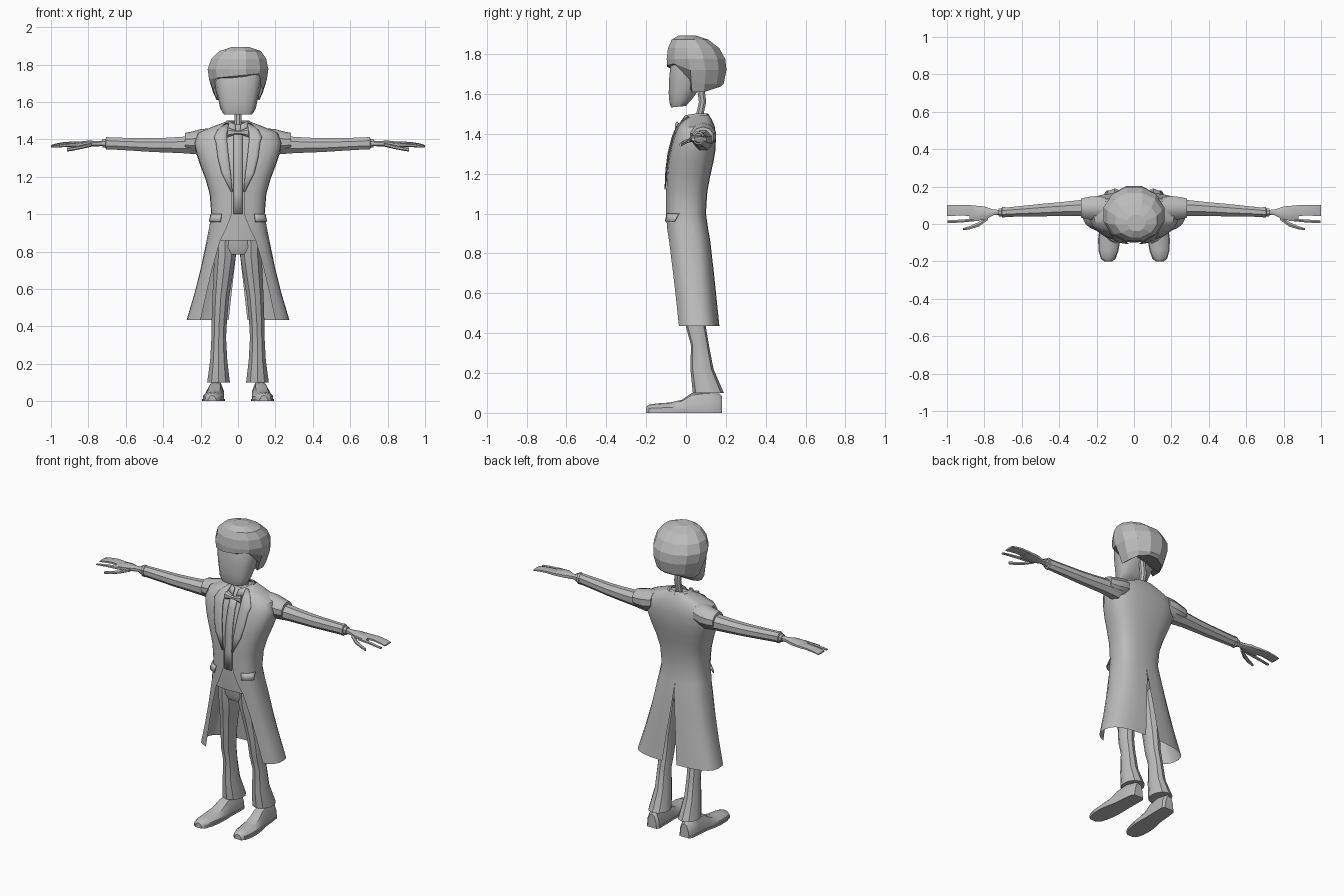
import bpy, bmesh, math
from mathutils import Vector

if "Cube" in bpy.data.objects:
    bpy.data.objects.remove(bpy.data.objects["Cube"])

grey = bpy.data.materials.new("plain_grey")
grey.diffuse_color = (0.5, 0.5, 0.5, 1)
grey.use_nodes = True
grey.node_tree.nodes["Principled BSDF"].inputs["Base Color"].default_value = grey.diffuse_color


def make(name, verts, faces, smooth=True, mirror=False, thick=0, angle=35):
    """Mesh object from points and faces, optionally mirrored over x and thickened."""
    me = bpy.data.meshes.new(name)
    me.from_pydata([tuple(v) for v in verts], [], faces)
    bm = bmesh.new()
    bm.from_mesh(me)
    bmesh.ops.remove_doubles(bm, verts=bm.verts, dist=0.0004)
    bmesh.ops.recalc_face_normals(bm, faces=bm.faces)
    bm.to_mesh(me)
    bm.free()
    me.materials.append(grey)
    ob = bpy.data.objects.new(name, me)
    bpy.context.collection.objects.link(ob)
    if thick:
        m = ob.modifiers.new("thickness", 'SOLIDIFY')
        m.thickness, m.offset = thick, 0
    if mirror:
        m = ob.modifiers.new("mirror", 'MIRROR')
        m.merge_threshold = 0.0005
    if smooth:
        bpy.ops.object.select_all(action='DESELECT')
        ob.select_set(True)
        bpy.context.view_layer.objects.active = ob
        bpy.ops.object.shade_smooth_by_angle(angle=math.radians(angle))
    return ob


def grid_faces(rows, n, closed):
    return [(r * n + i, r * n + (i + 1) % n, (r + 1) * n + (i + 1) % n, (r + 1) * n + i)
            for r in range(rows - 1) for i in range(n if closed else n - 1)]


def sheet(name, rows, **kw):
    n = len(rows[0])
    return make(name, [p for r in rows for p in r], grid_faces(len(rows), n, False), **kw)


def tube(name, rows, **kw):
    n, k = len(rows[0]), len(rows)
    caps = [tuple(range(n)), tuple(range((k - 1) * n, k * n))]
    return make(name, [p for r in rows for p in r], grid_faces(k, n, True) + caps, **kw)


def spow(v, p):
    return math.copysign(abs(v) ** p, v)


def ring(c, a, b, axis, n=8, p=1.0, turn=0.5):
    """Rounded loop about c; a and b are half sizes across the given axis."""
    pts = []
    for i in range(n):
        t = 2 * math.pi * (i + turn) / n
        u, v = a * spow(math.cos(t), p), b * spow(math.sin(t), p)
        d = {'x': (0, u, v), 'y': (u, 0, v), 'z': (u, v, 0)}[axis]
        pts.append(Vector(c) + Vector(d))
    return pts


# Coat profile: z, half width, front y, back y, front edge x, back vent x
COAT = [(1.495, .065, .03, .115, .055, 0), (1.47, .13, -.015, .13, .065, 0),
        (1.435, .215, -.045, .145, .066, 0), (1.38, .235, -.065, .15, .062, 0),
        (1.32, .222, -.082, .148, .055, 0), (1.26, .202, -.092, .138, .047, 0),
        (1.19, .175, -.098, .122, .037, 0), (1.11, .152, -.1, .107, .031, 0),
        (1.0, .143, -.1, .1, .033, 0), (.93, .155, -.098, .11, .06, 0),
        (.86, .168, -.093, .122, .095, .002), (.72, .197, -.083, .138, .135, .018),
        (.58, .232, -.07, .153, .168, .034), (.435, .275, -.055, .168, .2, .05)]
P = .72


def coat_row(z):
    for a, b in zip(COAT, COAT[1:]):
        if b[0] <= z <= a[0]:
            f = (a[0] - z) / (a[0] - b[0])
            return [u + (v - u) * f for u, v in zip(a, b)]


def edge_angle(x, rx):
    return math.asin(min(1, (x / rx)) ** (1 / P))


def coat_point(z, t, off=0.0):
    _, rx, yf, yb, _, _ = coat_row(z)
    ry, cy = (yb - yf) / 2 + off, (yf + yb) / 2
    return Vector(((rx + off) * spow(math.sin(t), P), cy - ry * spow(math.cos(t), P), z))


def coat_strip(z, x0, x1, n, off):
    rx = coat_row(z)[1]
    a, b = edge_angle(x0, rx), edge_angle(x1, rx)
    return [coat_point(z, a + (b - a) * i / (n - 1), off) for i in range(n)]


# Long coat, open at the front with a back vent
rows = []
for z, rx, yf, yb, xf, xb in COAT:
    a, b = edge_angle(xf, rx), math.pi - edge_angle(xb, rx)
    rows.append([coat_point(z, a + (b - a) * i / 10) for i in range(11)])
sheet("coat", rows, mirror=True, angle=40)

# Lapels and pocket flaps lying on the coat
lapel = [(1.485, .045, .062), (1.45, .055, .105), (1.41, .058, .125), (1.38, .056, .115),
         (1.3, .048, .105), (1.22, .038, .085), (1.12, .028, .036)]
sheet("lapel", [coat_strip(z, a, b, 4, .006) for z, a, b in lapel], mirror=True, thick=.005)
sheet("pocket_flap", [coat_strip(z, .085, .1405, 5, o) for z, o in ((1.0, .004), (.96, .014))],
      mirror=True, thick=.006)

# Waistcoat, with a raised button strip
rows = []
for z in (1.48, 1.435, 1.38, 1.32, 1.26, 1.19, 1.11, 1.0, .93, .86):
    _, rx, yf, yb, _, _ = coat_row(z)
    rows.append(ring((0, (yf + yb) / 2, z), rx - .012, (yb - yf) / 2 - .012, 'z', 16, P, 0))
tube("waistcoat", rows)
sheet("button_strip", [[(x, coat_row(z)[2] + .004, z) for x in (-.024, .024)]
                       for z in (1.44, 1.38, 1.32, 1.26, 1.19, 1.11, 1.0)], thick=.006)

# Shirt collar, bow tie and neck
sheet("shirt_collar", [[(0.01, -.035, 1.445), (.05, -.02, 1.455), (.075, .04, 1.475), (.05, .1, 1.485), (0, .118, 1.485)],
                       [(0.015, -.01, 1.48), (.04, .0, 1.492), (.058, .05, 1.5), (.04, .095, 1.5), (0, .108, 1.5)]],
      mirror=True, thick=.006)
tube("bow_tie", [ring((x, -.045, 1.437), .012, h, 'x', 6)
                 for x, h in ((-.055, .026), (-.012, .01), (.012, .01), (.055, .026))])
tube("neck", [ring((0, y, z), .021, .02, 'z') for y, z in ((.07, 1.44), (.07, 1.5), (.083, 1.56), (.07, 1.66))])

# Sleeves: puffed shoulder cap, arm and cuff
tube("shoulder_cap", [ring((x, .085, z), a, b, 'x', 10)
                      for x, z, a, b in ((.15, 1.4, .06, .06), (.2, 1.39, .068, .064),
                                         (.25, 1.385, .062, .056), (.283, 1.385, .054, .05))], mirror=True)
tube("sleeve", [ring((x, y, z), a, b, 'x')
                for x, y, z, a, b in ((.2, .085, 1.372, .055, .058), (.3, .085, 1.37, .045, .047),
                                      (.4, .08, 1.369, .039, .042), (.48, .075, 1.37, .037, .039),
                                      (.6, .068, 1.375, .031, .036), (.7, .062, 1.379, .026, .034))], mirror=True)
tube("cuff", [ring((x, .062, 1.379), a, b, 'x')
              for x, a, b in ((.69, .03, .036), (.705, .03, .036), (.708, .023, .026), (.725, .022, .024))], mirror=True)

# Hands: palm, joined fingers, forefinger and thumb
tube("palm", [ring((x, y, z), a, b, 'x', 8, .8)
              for x, y, z, a, b in ((.71, .062, 1.379, .014, .016), (.75, .062, 1.377, .016, .015),
                                    (.8, .058, 1.377, .038, .018), (.85, .058, 1.375, .043, .014),
                                    (.88, .06, 1.372, .04, .01))], mirror=True)
tube("fingers", [ring((x, y, z), a, b, 'x', 6)
                 for x, y, z, a, b in ((.85, .07, 1.376, .034, .012), (.92, .074, 1.376, .033, .011),
                                       (.97, .073, 1.37, .034, .009), (1.0, .072, 1.364, .035, .005))], mirror=True)
tube("forefinger", [ring((x, y, z), .009, b, 'x', 6)
                    for x, y, z, b in ((.83, .025, 1.372, .012), (.92, .016, 1.368, .009), (.997, .012, 1.36, .005))],
     mirror=True)
tube("thumb", [ring((x, y, z), a, .01, 'x', 6)
               for x, y, z, a in ((.78, .035, 1.372, .014), (.83, -.002, 1.36, .014),
                                  (.88, -.02, 1.35, .01), (.915, -.028, 1.345, .006))], mirror=True)

# Trousers: hips and flared legs
tube("hips", [ring((0, .015, z), a, b, 'z', 12)
              for z, a, b in ((.99, .128, .085), (.9, .132, .085), (.82, .125, .08), (.785, .1, .065))])
tube("trouser_leg", [ring((x, y, z), a, b, 'z', 10)
                     for x, y, z, a, b in ((.068, .015, .86, .06, .08), (.07, .02, .77, .06, .078),
                                           (.079, .03, .68, .055, .068), (.092, .04, .56, .047, .056),
                                           (.1, .05, .43, .043, .05), (.103, .07, .34, .041, .045),
                                           (.103, .08, .22, .048, .058), (.104, .112, .1, .064, .078))], mirror=True)


# Shoes: flat soled loft from toe to heel, plus a thin sole
def shoe_ring(x, y, w, lo, hi):
    return [Vector((x + w * u, y, lo + (hi - lo) * v))
            for u, v in ((-1, 0), (1, 0), (1, .4), (.6, .88), (0, 1), (-.6, .88), (-1, .4))]


SHOE = [(.138, -.2, .018, .03), (.138, -.185, .036, .042), (.136, -.14, .05, .048), (.132, -.08, .056, .052),
        (.127, -.02, .053, .066), (.122, .03, .046, .1), (.118, .1, .044, .11), (.114, .165, .04, .1),
        (.114, .18, .028, .085)]
tube("shoe", [shoe_ring(x, y, w, .01, h) for x, y, w, h in SHOE], mirror=True)
tube("sole", [[Vector((x + s * (w + .004), y, z)) for s, z in ((-1, 0), (1, 0), (1, .013), (-1, .013))]
              for x, y, w, h in SHOE], mirror=True)

# Face with a sloping jaw
rows = []
for z, rx, yf, yb, slope in ((1.532, .078, -.076, .0, .1), (1.555, .096, -.084, .035, .2),
                             (1.6, .104, -.088, .06, .1), (1.66, .118, -.088, .09, 0), (1.74, .13, -.08, .12, 0),
                             (1.8, .12, -.06, .12, 0)):
    r = ring((0, (yf + yb) / 2, z), rx, (yb - yf) / 2, 'z', 14, .75, 0)
    for p in r:
        p.z += slope * (p.y - yf)
    rows.append(r)
tube("face", rows, angle=50)

# Faceted hair cap: fringe high at the front, longer at the sides and back
N = 12
hair = [(1.893, .012, .005, .05, .045), (1.872, .012, .02, .115, .095), (1.83, .004, .038, .152, .133),
        (1.775, .0, .05, .168, .152), (1.72, .0, .06, .16, .148)]
rows = [ring((cx, cy, z), a, b, 'z', N) for z, cx, cy, a, b in hair]
for i, p in enumerate(rows[-1]):
    if p.y < -.04:                                # swept fringe
        p.z, p.y = 1.74 + .1 * p.x, p.y - .012
low = [Vector((p.x * .86, .06 + (p.y - .06) * .9, p.z - .07)) for p in rows[-1]]
tip = [Vector((p.x * .74, .06 + (p.y - .06) * .78, 1.6 + .25 * max(0, p.y - .06))) for p in rows[-1]]
for p, l, t in zip(rows[-1], low, tip):
    if p.y < -.04:                                # fringe folds back under itself
        l.xyz = (p.x * .9, p.y + .03, p.z - .015)
        t.xyz = (p.x * .85, p.y + .06, p.z - .01)
    elif p.y < .05:                               # side locks in front of the ears
        l.z, t.z = p.z - .055, 1.61
tube("hair", rows + [low, tip], smooth=False)
